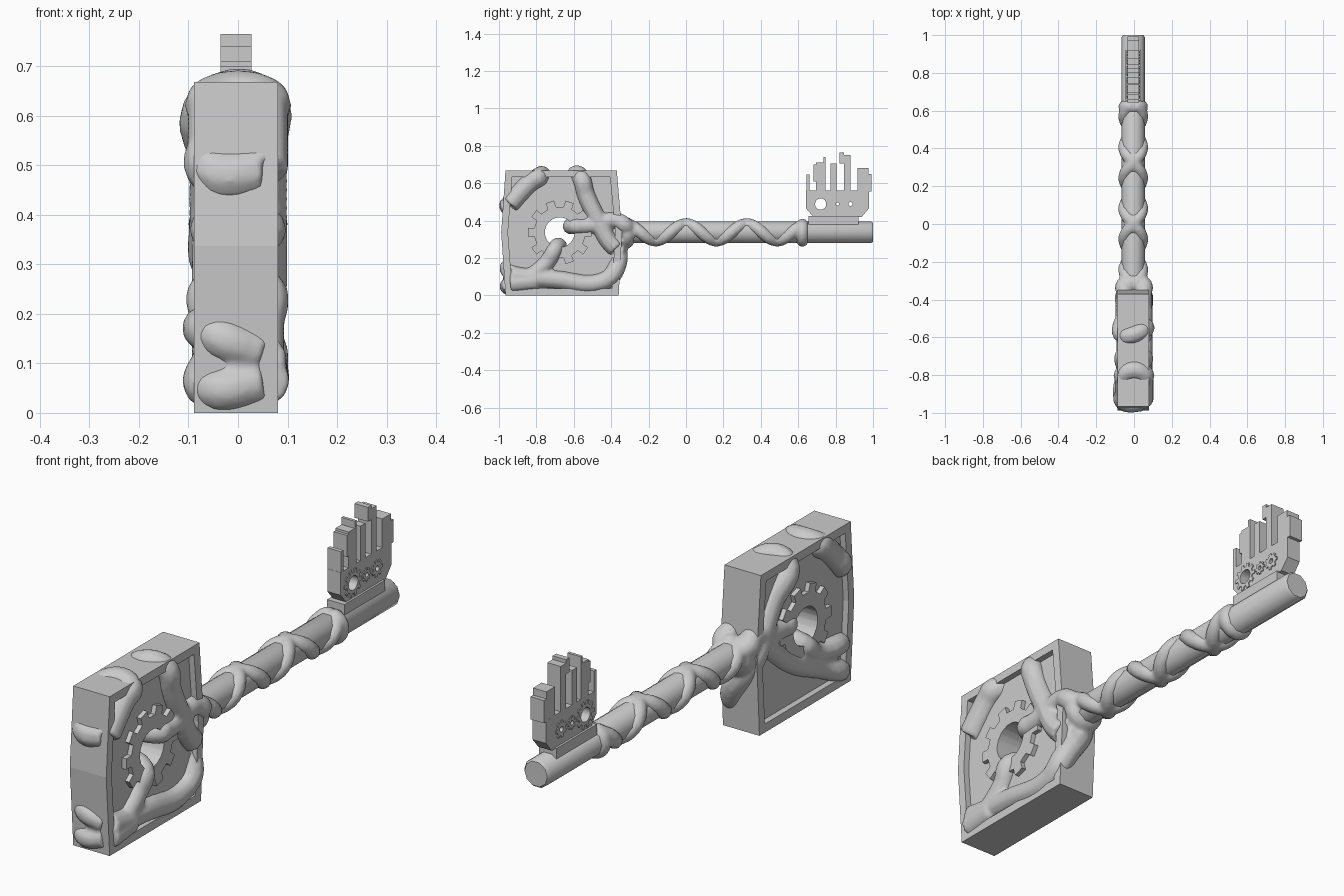
import bpy, bmesh
from math import sin, cos, pi, radians

if "Cube" in bpy.data.objects:
    bpy.data.objects.remove(bpy.data.objects["Cube"])

CX, CZ = -0.004, 0.337          # shaft axis
GEAR_Y = -0.675                 # centre of the round hole in the head


def finish(name, bm):
    bmesh.ops.recalc_face_normals(bm, faces=bm.faces)
    me = bpy.data.meshes.new(name)
    bm.to_mesh(me)
    bm.free()
    ob = bpy.data.objects.new(name, me)
    bpy.context.collection.objects.link(ob)
    return ob


def smooth(ob, angle):
    bpy.ops.object.select_all(action='DESELECT')
    ob.select_set(True)
    bpy.context.view_layer.objects.active = ob
    bpy.ops.object.shade_smooth_by_angle(angle=radians(angle))
    return ob


def prism(name, pts, x0, x1):
    """Solid with a (y, z) profile, extruded along x."""
    bm = bmesh.new()
    f = bm.faces.new([bm.verts.new((x0, y, z)) for y, z in pts])
    ext = bmesh.ops.extrude_face_region(bm, geom=[f])
    moved = [v for v in ext['geom'] if isinstance(v, bmesh.types.BMVert)]
    bmesh.ops.translate(bm, verts=moved, vec=(x1 - x0, 0, 0))
    return finish(name, bm)


def box(name, y0, y1, z0, z1, half=.031):
    return prism(name, [(y0, z0), (y1, z0), (y1, z1), (y0, z1)], CX - half, CX + half)


def ring_prism(name, outer, inner, half):
    """Solid between two (y, z) loops with the same number of points."""
    bm = bmesh.new()
    x0, x1, n = CX - half, CX + half, len(outer)
    loops = [[bm.verts.new((x, y, z)) for y, z in pts]
             for x, pts in ((x0, outer), (x1, outer), (x1, inner), (x0, inner))]
    for k in range(4):
        a, b = loops[k], loops[(k + 1) % 4]
        for i in range(n):
            j = (i + 1) % n
            bm.faces.new((a[i], a[j], b[j], b[i]))
    return finish(name, bm)


def gear(name, y, z, teeth, r_tip, r_root, r_hole, half):
    outer, inner = [], []
    for i in range(teeth):
        for off, r in ((-.27, r_root), (-.21, r_tip), (.21, r_tip), (.27, r_root)):
            a = 2 * pi * (i + off) / teeth
            outer.append((y + r * cos(a), z + r * sin(a)))
            inner.append((y + r_hole * cos(a), z + r_hole * sin(a)))
    return smooth(ring_prism(name, outer, inner, half), 20)


def cut_hole(ob, y, z, r):
    circle = [(y + r * cos(i * pi / 12), z + r * sin(i * pi / 12)) for i in range(24)]
    cutter = prism(ob.name + "_hole_cutter", circle, -.3, .3)
    cutter.hide_render = True
    cutter.hide_set(True)
    m = ob.modifiers.new("hole", 'BOOLEAN')
    m.operation, m.object, m.solver = 'DIFFERENCE', cutter, 'EXACT'


def head_outline(t):
    """Bulged head silhouette, inset by t."""
    front, back, top = -.965 + t, -.36 - t, .668 - t
    return [(front, t), (back, t), (back + .018, CZ), (back - .01, top), (front, top), (front - .023, CZ)]


# Head: bulged frame, recessed panel, large gear with a through hole
ring_prism("head_frame", head_outline(0), head_outline(.036), .0845)
panel = prism("head_panel", head_outline(.03), CX - .059, CX + .059)
cut_hole(panel, GEAR_Y, CZ, .1)
gear("head_gear", GEAR_Y, CZ, 10, .172, .138, .08, .078)

# Shaft with a small end chamfer
bm = bmesh.new()
rings = [[bm.verts.new((CX + r * sin(pi * (i + .5) / 5), y, CZ + r * cos(pi * (i + .5) / 5)))
          for i in range(10)] for y, r in ((-.37, .061), (.99, .061), (1.0, .053))]
for a, b in zip(rings, rings[1:]):
    for i in range(10):
        bm.faces.new((a[i], a[(i + 1) % 10], b[(i + 1) % 10], b[i]))
bm.faces.new(rings[0])
bm.faces.new(rings[-1])
smooth(finish("shaft", bm), 40)

# Key bit: foot, chamfered plate, stepped fingers with tabs
box("bit_foot", .654, .922, .36, .424, .04)
half_plate = [(.13, .42), (.168, .465), (.168, .56)]
plate = prism("bit_plate", [(.81 + d, z) for d, z in half_plate] +
              [(.81 - d, z) for d, z in reversed(half_plate)], CX - .031, CX + .031)
for y0, y1, top in ((.643, .66, .647), (.695, .747, .71), (.772, .805, .705), (.845, .88, .75), (.917, .975, .68)):
    box("bit_finger", y0, y1, .56, top)
for y0, y1, z0, z1 in ((.683, .695, .61, .70), (.735, .747, .71, .74), (.822, .845, .705, .765), (.975, .992, .555, .65)):
    box("bit_tab", y0, y1, z0, z1)

# Small gears on the bit
for y, teeth, tip, hole in ((.72, 10, .058, .03), (.81, 8, .028, .009), (.88, 7, .036, .011)):
    cut_hole(plate, y, .488, hole + .003)
    gear("bit_gear", y, .488, teeth, tip, tip * .75, hole, .035)

# Vines: tubes over the faces of the head, fused and softened by a remesh
curve = bpy.data.curves.new("vine_paths", 'CURVE')
curve.dimensions = '3D'
curve.bevel_depth = 1.0
curve.bevel_resolution = 3
curve.resolution_u = 6
curve.use_fill_caps = True


def vine(points, r):
    sp = curve.splines.new('BEZIER')
    sp.bezier_points.add(len(points) - 1)
    for bp, p in zip(sp.bezier_points, points):
        bp.co = p
        bp.radius = r
        bp.handle_left_type = bp.handle_right_type = 'AUTO'


def on_side(side, *yz):
    return [(side * .05, y, z) for y, z in yz]


def both_sides(*yz):
    return on_side(1, *yz) + on_side(-1, *reversed(yz))


# loop round the upper front corner
corner = both_sides((-.94, .488), (-.89, .545), (-.83, .605), (-.79, .63))
vine(corner + corner[:1], .053)
# over the top, down both faces, across the back, along the bottom to the front
top_right = on_side(1, (-.375, .25), (-.42, .30), (-.47, .40), (-.535, .54), (-.56, .628))
top_left = on_side(-1, (-.59, .628), (-.49, .5), (-.42, .38), (-.38, .31))
bottom = on_side(1, (-.38, .13), (-.45, .072), (-.7, .085), (-.87, .1), (-.935, .11))
vine(top_right + top_left + bottom, .05)
vine([top_right[0], (0, -.37, .24)], .046)
vine(on_side(1, (-.8, .08), (-.94, .065)), .055)
# branch through the hole to the left face and front
vine(on_side(1, (-.83, .1), (-.74, .18), (-.70, .25)) +
     on_side(-1, (-.69, .25), (-.77, .19), (-.942, .158)) + on_side(1, (-.94, .12)), .045)
# lower branch on the left face, round the front
vine(on_side(-1, (-.42, .36), (-.6, .21), (-.8, .11), (-.942, .048)) + on_side(1, (-.94, .062)), .045)
# link through the upper edge of the hole, and roots to the shaft
vine(both_sides((-.45, .38), (-.56, .37), (-.595, .37)), .045)
vine(both_sides((-.46, .39), (-.37, .40), (-.32, .37)), .045)

# collars and two opposed helices on the shaft
for y, r in ((-.315, .04), (.622, .033)):
    vine([(CX + .046 * sin(a * pi / 4), y, CZ + .045 * cos(a * pi / 4)) for a in range(9)], r)
for s in (1, -1):
    ys = [-.33 + .95 * i / 24 for i in range(25)]
    vine([(CX + s * .046 * sin(2 * pi * y / .325), y, CZ + .043 * cos(2 * pi * y / .325)) for y in ys], .034)

helper = bpy.data.objects.new("vine_paths", curve)
bpy.context.collection.objects.link(helper)
deps = bpy.context.evaluated_depsgraph_get()
mesh = bpy.data.meshes.new_from_object(helper.evaluated_get(deps))
bpy.data.objects.remove(helper)
vines = bpy.data.objects.new("vines", mesh)
bpy.context.collection.objects.link(vines)
m = vines.modifiers.new("fuse", 'REMESH')
m.mode, m.voxel_size, m.use_smooth_shade = 'VOXEL', .009, True
m = vines.modifiers.new("soften", 'SMOOTH')
m.factor, m.iterations = .5, 5
